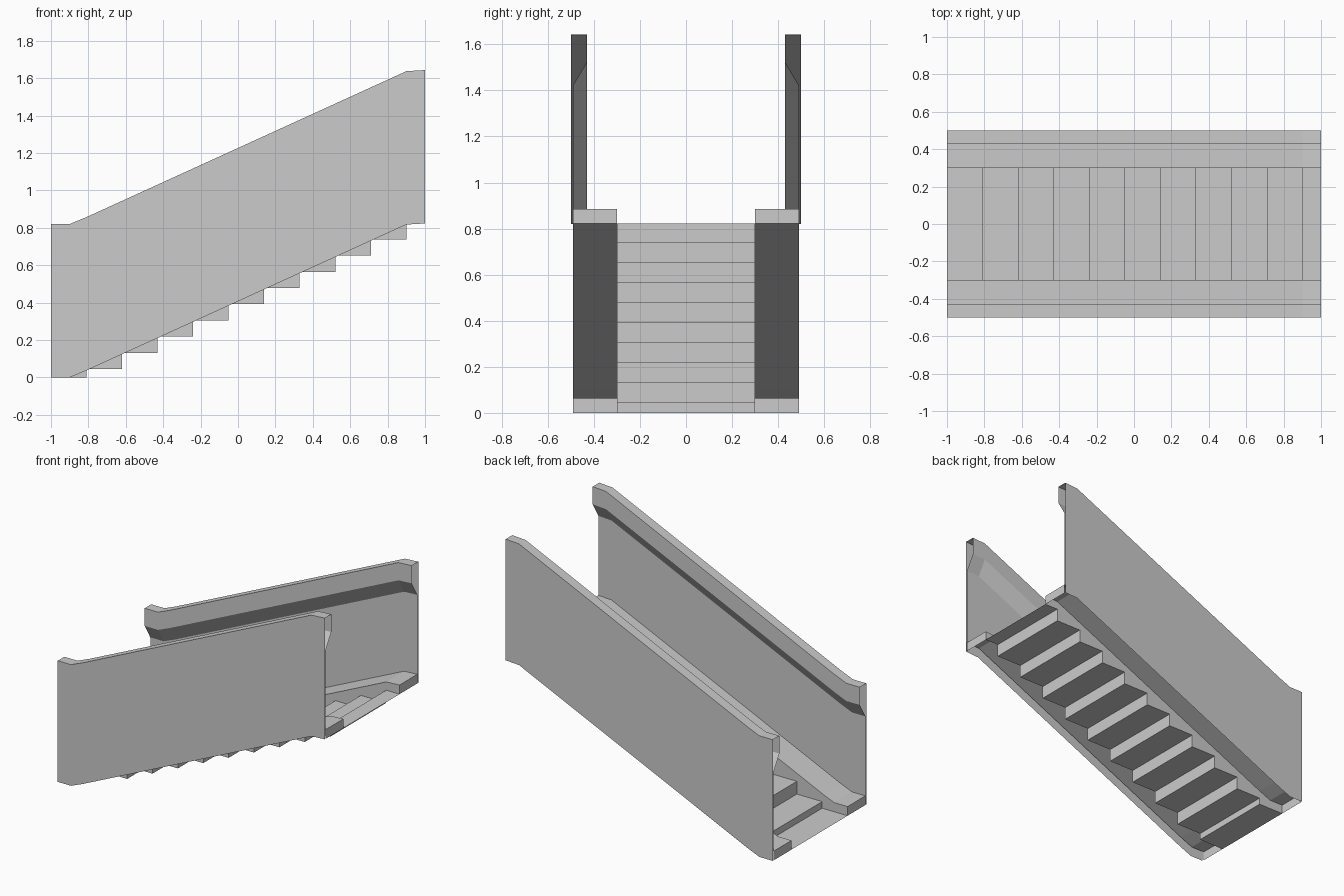
import bpy

if "Cube" in bpy.data.objects:
    bpy.data.objects.remove(bpy.data.objects["Cube"])

# Incline followed by the balustrades and kerbs (x, z)
PATH = [(-1, 0), (-0.9, 0), (-0.81, 0.037), (0.9, 0.817), (1, 0.823)]
HALF, INNER, STEP_Y, KERB = 0.5, 0.49, 0.30, 0.062


def make(name, verts, faces, mirror=True):
    mesh = bpy.data.meshes.new(name)
    mesh.from_pydata(verts, [], faces)
    obj = bpy.data.objects.new(name, mesh)
    bpy.context.collection.objects.link(obj)
    if mirror:
        mod = obj.modifiers.new("Mirror", "MIRROR")
        mod.use_axis = (False, True, False)
        mod.use_mirror_merge = False
    return obj


def sweep(section):
    """Open sheet: (y, height) section carried along the incline."""
    n = len(section)
    verts = [(x, y, z + h) for x, z in PATH for y, h in section]
    faces = [(i * n + j, i * n + j + 1, (i + 1) * n + j + 1, (i + 1) * n + j)
             for i in range(len(PATH) - 1) for j in range(n - 1)]
    return verts, faces


# Balustrade shell: outer panel, handrail with sloped underside, inner panel
make("balustrade", *sweep([(HALF, 0), (HALF, 0.82), (0.43, 0.82), (0.43, 0.70),
                           (INNER, 0.60), (INNER, KERB)]))

# Staircase line: flat landing, nine steps, top landing
edges = [-1] + [-0.81 + 0.19 * i for i in range(10)] + [1]
levels = [0, 0.045] + [0.045 + 0.0865 * i for i in range(1, 9)] + [0.823]
stairs = []
for i, z in enumerate(levels):
    stairs += [(edges[i], z), (edges[i + 1], z)]

# Kerb: sloping top, inner side down to the steps, closed ends
verts, faces = sweep([(INNER, KERB), (STEP_Y, KERB)])


def add_face(points):
    faces.append(tuple(range(len(verts), len(verts) + len(points))))
    verts.extend(points)


add_face([(x, STEP_Y, z) for x, z in stairs]
         + [(x, STEP_Y, z + KERB) for x, z in reversed(PATH)])
for (x, z), flip in ((PATH[-1], 1), (PATH[0], -1)):
    add_face([(x, STEP_Y, z), (x, INNER, z),
              (x, INNER, z + KERB), (x, STEP_Y, z + KERB)][::flip])
make("kerb", verts, faces)

# Steps: treads and risers as one folded sheet
n = len(stairs)
verts = [(x, y, z) for y in (-STEP_Y, STEP_Y) for x, z in stairs]
make("steps", verts, [(i, i + 1, n + i + 1, n + i) for i in range(n - 1)], mirror=False)
